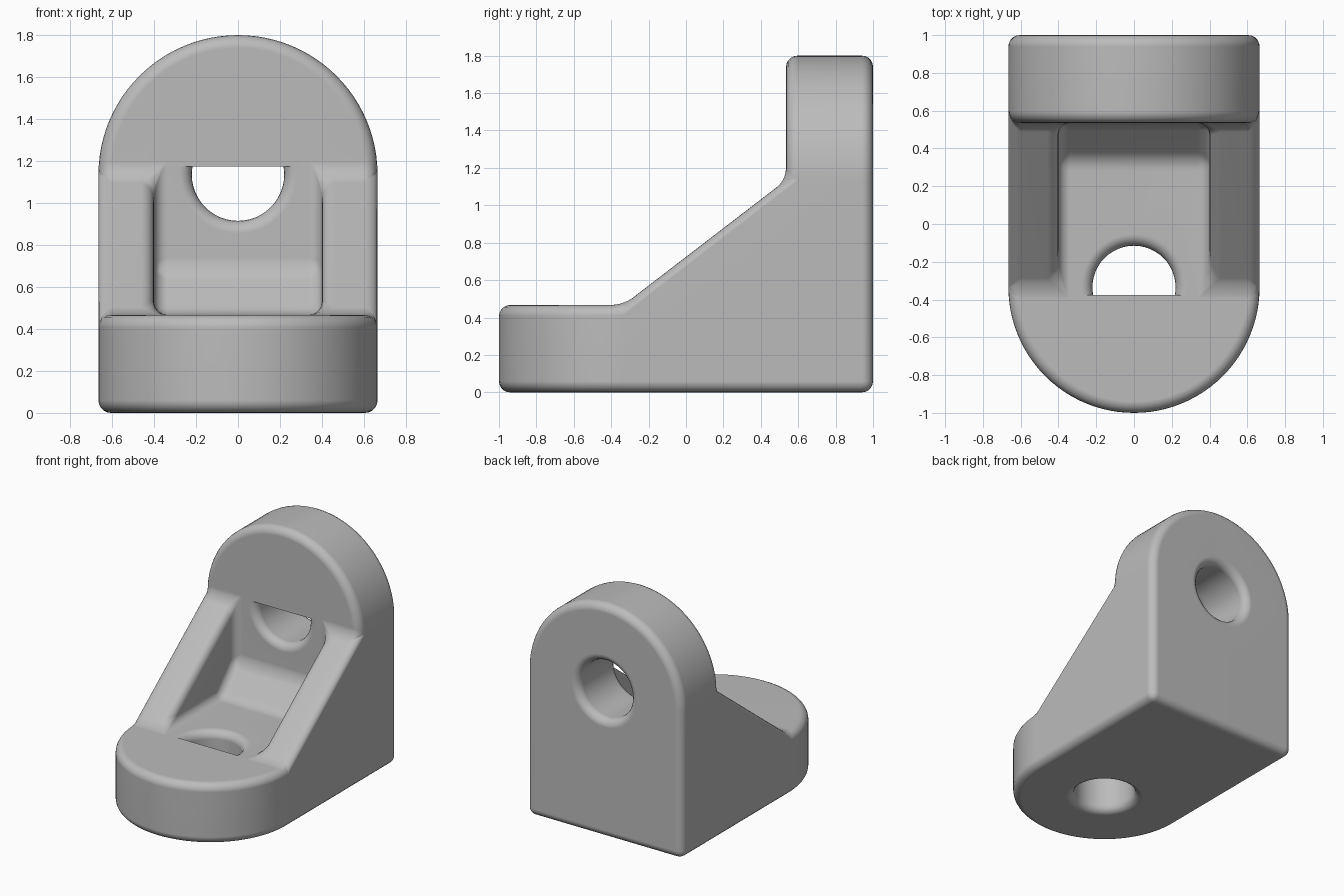
import bpy, bmesh, math
from mathutils import Vector

cube = bpy.data.objects.get("Cube")
if cube:
    bpy.data.objects.remove(cube, do_unlink=True)

HALF = 0.665      # half width, also the radius of both rounded ends
INNER = 0.40      # half width of the pocket between the ribs
PLATE = 0.467     # plate thickness
BACK = 0.535      # front face of the upright plate
TALL = 1.135      # height of the upright hole
REACH = -0.335    # depth position of the base hole
HOLE = 0.22

metal = bpy.data.materials.new("grey metal")
metal.use_nodes = True
grey = (0.5, 0.5, 0.5, 1)
metal.diffuse_color = grey
metal.node_tree.nodes["Principled BSDF"].inputs["Base Color"].default_value = grey


def prism(name, outline, axis, low, high):
    """Extrude a 2D outline along one axis."""
    place = {"x": lambda a, b, t: (t, a, b),
             "y": lambda a, b, t: (a, t, b),
             "z": lambda a, b, t: (a, b, t)}[axis]
    bm = bmesh.new()
    face = bm.faces.new([bm.verts.new(place(a, b, low)) for a, b in outline])
    ext = bmesh.ops.extrude_face_region(bm, geom=[face])
    shift = Vector(place(0, 0, high - low))
    moved = [g for g in ext["geom"] if isinstance(g, bmesh.types.BMVert)]
    bmesh.ops.translate(bm, verts=moved, vec=shift)
    bmesh.ops.recalc_face_normals(bm, faces=bm.faces)
    mesh = bpy.data.meshes.new(name)
    bm.to_mesh(mesh)
    bm.free()
    obj = bpy.data.objects.new(name, mesh)
    obj.data.materials.append(metal)
    bpy.context.collection.objects.link(obj)
    return obj


def arc(radius, centre, start, sweep, steps):
    return [(radius * math.cos(start + sweep * i / steps),
             centre + radius * math.sin(start + sweep * i / steps))
            for i in range(steps + 1)]


def apply(obj, mod):
    bpy.ops.object.select_all(action="DESELECT")
    bpy.context.view_layer.objects.active = obj
    obj.select_set(True)
    bpy.ops.object.modifier_apply(modifier=mod.name)


def combine(obj, tool, operation):
    mod = obj.modifiers.new("shape", "BOOLEAN")
    mod.object, mod.operation, mod.solver = tool, operation, "EXACT"
    apply(obj, mod)
    bpy.data.objects.remove(tool, do_unlink=True)


# Side profile with the sloping ribs, wider than needed
bracket = prism("angle_bracket", [(-1, 0), (1, 0), (1, 1.8), (BACK, 1.8), (BACK, TALL),
                                  (REACH, PLATE), (-1, PLATE)], "x", -0.8, 0.8)

# Rounded front of the base and rounded top of the upright
base_outline = arc(HALF, REACH, math.pi, math.pi, 48) + [(HALF, 2), (-HALF, 2)]
upright_outline = arc(HALF, TALL, 0, math.pi, 48) + [(-HALF, -1), (HALF, -1)]
combine(bracket, prism("base_trim", base_outline, "z", -1, 3), "INTERSECT")
combine(bracket, prism("upright_trim", upright_outline, "y", -2, 2), "INTERSECT")

# Pocket between the ribs, leaving a sloped web in the corner
pocket = [(REACH, PLATE), (0.34, PLATE), (BACK, 0.68), (BACK, TALL), (REACH, TALL)]
combine(bracket, prism("pocket", pocket, "x", -INNER, INNER), "DIFFERENCE")

# Bolt holes
combine(bracket, prism("base_hole", arc(HOLE, REACH, 0, math.tau, 48)[:-1], "z", -1, 1), "DIFFERENCE")
combine(bracket, prism("upright_hole", arc(HOLE, TALL, 0, math.tau, 48)[:-1], "y", 0.45, 2), "DIFFERENCE")

# Tidy flat areas before rounding
bm = bmesh.new()
bm.from_mesh(bracket.data)
bmesh.ops.remove_doubles(bm, verts=bm.verts, dist=0.0005)
bmesh.ops.dissolve_limit(bm, angle_limit=math.radians(1), verts=bm.verts, edges=bm.edges)
bm.to_mesh(bracket.data)
bm.free()

# Rounded edges and fillets
bevel = bracket.modifiers.new("rounding", "BEVEL")
bevel.width, bevel.segments = 0.06, 5
bevel.limit_method, bevel.angle_limit = "ANGLE", math.radians(25)
bevel.use_clamp_overlap = False
apply(bracket, bevel)
bpy.ops.object.shade_smooth_by_angle(angle=math.radians(35))
bracket.modifiers.new("even_shading", "WEIGHTED_NORMAL").keep_sharp = True
